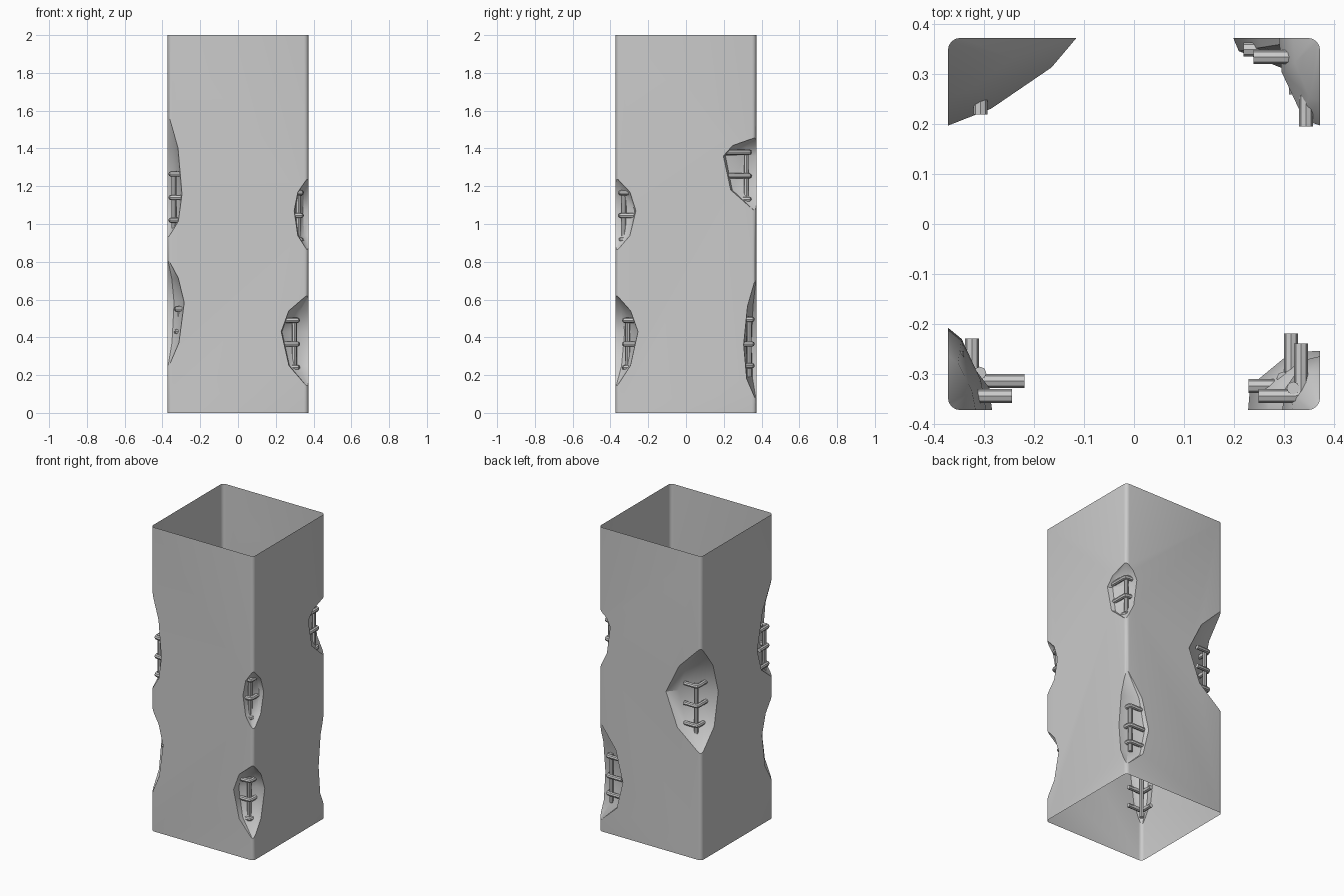
import bpy, bmesh, random
from mathutils import Vector

random.seed(4)
scene = bpy.context.scene
cube = bpy.data.objects.get("Cube")
if cube:
    bpy.data.objects.remove(cube, do_unlink=True)

HALF, HEIGHT = 0.373, 2.0

grey = bpy.data.materials.new("concrete_grey")
grey.use_nodes = True
grey.diffuse_color = (0.6, 0.6, 0.6, 1)
grey.node_tree.nodes["Principled BSDF"].inputs["Base Color"].default_value = (0.6, 0.6, 0.6, 1)


def add_object(name, bm):
    mesh = bpy.data.meshes.new(name)
    bm.to_mesh(mesh)
    bm.free()
    mesh.materials.append(grey)
    obj = bpy.data.objects.new(name, mesh)
    scene.collection.objects.link(obj)
    return obj


def smooth(obj, angle):
    bpy.ops.object.select_all(action='DESELECT')
    obj.select_set(True)
    bpy.context.view_layer.objects.active = obj
    bpy.ops.object.shade_smooth_by_angle(angle=angle)


def at_corner(sx, sy, u, v, z):
    """Point set in from a column corner by u along x and v along y."""
    return Vector((sx * (HALF - u), sy * (HALF - v), z))


# Broken corners: side signs, bottom, top, reach in x and y, widest level, depth,
# then bent bar inset in x and y, arm lengths, and the bar heights
chips = {
    "front_left_upper": (1, -1, .85, 1.25, .08, .11, .55, 1.3, .038, .028, .085, .105, (1.165, 1.045, .915)),
    "front_left_lower": (1, -1, .13, .63, .15, .115, .6, 1.35, .058, .048, .085, .105, (.49, .365, .24)),
    "back_left_upper": (1, 1, 1.06, 1.46, .08, .185, .75, 1.3, .028, .038, .105, .14, (1.38, 1.255, 1.13)),
    "back_left_lower": (1, 1, .06, .73, .175, .07, .45, 1.3, .048, .023, .105, .09, (.495, .365, .25)),
    "front_right_upper": (-1, -1, .92, 1.6, .08, .17, .35, 1.2, .018, .028, .11, .09, (1.265, 1.14, 1.02)),
    "front_right_lower": (-1, -1, .23, .82, .085, .12, .6, 1.3, .048, .058, .105, .085, (.55, .43, .305)),
    "back_right": (-1, 1, .69, 1.4, .25, .185, .5, 1.12, .065, .048, .09, .105, (1.11, .98, .85)),
}

# Column shaft with rounded upright edges
bm = bmesh.new()
bmesh.ops.create_cube(bm, size=1)
for vert in bm.verts:
    vert.co = (vert.co.x * 2 * HALF, vert.co.y * 2 * HALF, (vert.co.z + .5) * HEIGHT)
upright = [e for e in bm.edges if abs(e.verts[0].co.z - e.verts[1].co.z) > 1]
bmesh.ops.bevel(bm, geom=upright, offset=.024, segments=4, profile=.5, affect='EDGES')
column = add_object("column_shaft", bm)


def make_cutter(name, sx, sy, z0, z1, rx, ry, peak, depth):
    """Convex lump that bites a hollow out of one corner."""
    bm = bmesh.new()
    levels = [(0, 0), (.4 * peak, .72), (peak, 1), (peak + .55 * (1 - peak), .68), (1, 0)]
    for t, w in levels:
        z = z0 + t * (z1 - z0)
        wx, wy = (w * rx * random.uniform(.94, 1.04) for _ in (0, 1))
        wy *= ry / rx
        for u, v in ((wx, -.06), (wx, 0), (wx * .72 * depth, wy * .3 * depth),
                     (wx * .5 * depth, wy * .5 * depth), (wx * .3 * depth, wy * .72 * depth),
                     (0, wy), (-.06, wy), (-.06, -.06)):
            bm.verts.new(at_corner(sx, sy, u, v, z))
    hull = bmesh.ops.convex_hull(bm, input=bm.verts[:])
    loose = [g for g in hull["geom_interior"] if isinstance(g, bmesh.types.BMVert)]
    bmesh.ops.delete(bm, geom=loose, context='VERTS')
    bmesh.ops.recalc_face_normals(bm, faces=bm.faces[:])
    cutter = add_object(name, bm)
    cutter.hide_render = True
    return cutter


cutters = []
for name, chip in chips.items():
    cutter = make_cutter(name + "_cutter", *chip[:8])
    cutters.append(cutter)
    mod = column.modifiers.new(name, 'BOOLEAN')
    mod.operation, mod.solver, mod.object = 'DIFFERENCE', 'EXACT', cutter

graph = bpy.context.evaluated_depsgraph_get()
carved = bpy.data.meshes.new_from_object(column.evaluated_get(graph))
column.modifiers.clear()
for cutter in cutters:
    bpy.data.objects.remove(cutter, do_unlink=True)

# Open both ends to leave a thin shell
bm = bmesh.new()
bm.from_mesh(carved)
caps = [f for f in bm.faces if all(v.co.z < .001 for v in f.verts)
        or all(v.co.z > HEIGHT - .001 for v in f.verts)]
bmesh.ops.delete(bm, geom=caps, context='FACES')
for face in bm.faces:
    face.material_index = 0
bm.to_mesh(carved)
bm.free()
column.data = carved
carved.materials.clear()
carved.materials.append(grey)
smooth(column, .6)


def rod(name, points, radius):
    """Round steel bar along a path."""
    curve = bpy.data.curves.new(name, 'CURVE')
    curve.dimensions = '3D'
    curve.bevel_depth, curve.bevel_resolution, curve.use_fill_caps = radius, 2, True
    spline = curve.splines.new('POLY')
    spline.points.add(len(points) - 1)
    for point, co in zip(spline.points, points):
        point.co = (*co, 1)
    path = bpy.data.objects.new(name + "_path", curve)
    scene.collection.objects.link(path)
    mesh = bpy.data.meshes.new_from_object(
        path.evaluated_get(bpy.context.evaluated_depsgraph_get()))
    bpy.data.objects.remove(path, do_unlink=True)
    mesh.materials.clear()
    mesh.materials.append(grey)
    bar = bpy.data.objects.new(name, mesh)
    scene.collection.objects.link(bar)
    smooth(bar, .7)


# Exposed reinforcement: one upright bar and three bent ties in each hollow
for name, chip in chips.items():
    sx, sy = chip[:2]
    u, v, arm_x, arm_y, heights = chip[8:]
    upright = [at_corner(sx, sy, u + .016, v + .016, z)
               for z in (heights[0] + .015, heights[2] - .06)]
    rod(name + "_upright_bar", upright, .013)
    for i, z in enumerate(heights):
        bend = [(u + arm_x, v), (u + .012, v), (u + .003, v + .003), (u, v + .012), (u, v + arm_y)]
        rod(f"{name}_tie_{i + 1}", [at_corner(sx, sy, a, b, z) for a, b in bend], .014)
